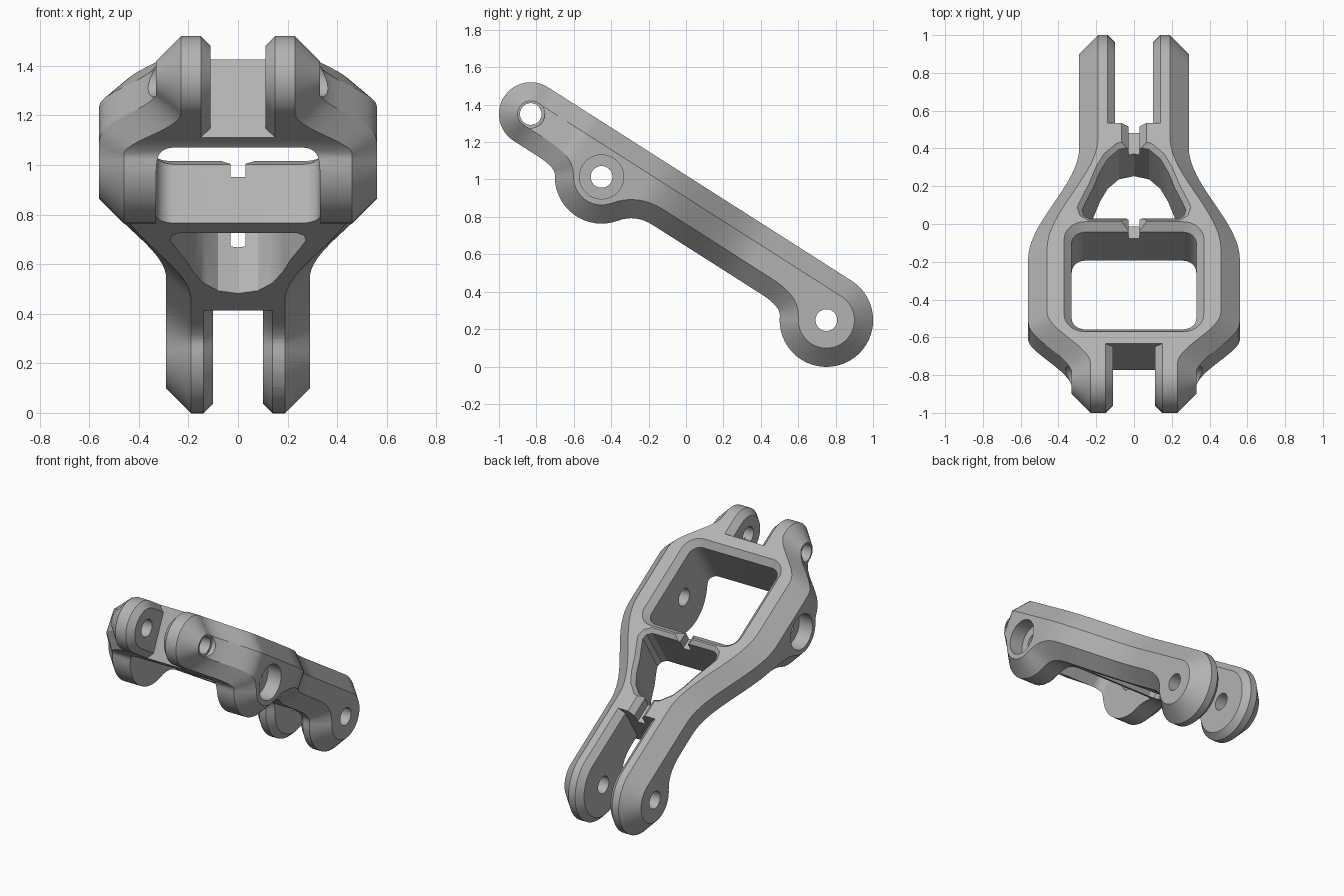
import bpy, bmesh, math
from mathutils import Matrix, Vector

if "Cube" in bpy.data.objects:
    bpy.data.objects.remove(bpy.data.objects["Cube"])

# Working frame: x across, u along the arm, v normal to its top face
TILT = math.radians(32.5)
CHAMFER = 0.10
TOP, BOTTOM = 0.17, -0.15
EYE, BOSS, TAIL = (0, 0), (0.5, -0.08), (1.925, -0.08)
EYE_R, BIG_R = 0.17, 0.25


def smooth(a, b, t):
    t = min(1, max(0, (t - a) / (b - a)))
    return t * t * (3 - 2 * t)


def half_width(u):
    return 0.33 + 0.23 * smooth(0, 0.32, u) - 0.27 * smooth(0.72, 1.42, u)


# Profile pieces: lists of (point, unit tangent)
def arc(c, r, a0, a1, n):
    out = []
    for i in range(n + 1):
        a = math.radians(a0 + (a1 - a0) * i / n)
        d = Vector((math.cos(a), math.sin(a)))
        out.append((Vector(c) + r * d, Vector((-d.y, d.x))))
    return out


def line(u0, u1, v, n):
    return [(Vector((u0 + (u1 - u0) * i / n, v)), Vector((1, 0))) for i in range(1, n)]


def blend(p0, p1, p2, n=8):
    p0, p1, p2 = Vector(p0), Vector(p1), Vector(p2)
    out = []
    for i in range(1 if n else 0, n):
        t = i / n
        p = p0 * (1 - t) ** 2 + p1 * 2 * t * (1 - t) + p2 * t * t
        out.append((p, ((p1 - p0) * (1 - t) + (p2 - p1) * t).normalized()))
    return out


boss_arc = arc(BOSS, BIG_R, 210, 323, 20)
tail_arc = arc(TAIL, BIG_R, 207, 360, 30)
lower = (arc(EYE, EYE_R, 180, 270, 16)
         + line(0, 0.16, -EYE_R, 6)
         + blend((0.15, -EYE_R), (0.263, -EYE_R), boss_arc[0][0])
         + boss_arc
         + blend(boss_arc[-1][0], (0.76, BOTTOM), (0.87, BOTTOM))
         + line(0.85, 1.57, BOTTOM, 20)
         + blend((1.56, BOTTOM), (1.677, BOTTOM), tail_arc[0][0])
         + tail_arc)


def offset_profile(inset):
    """Lower chain and the matching upper chain, moved inward."""
    low, up = [], []
    for p, t in lower:
        q = p + Vector((-t.y, t.x)) * inset
        low.append(q)
        mid = EYE if q.x < EYE[0] else TAIL
        round_end = q.x < EYE[0] or q.x > TAIL[0]
        up.append(Vector((q.x, 2 * mid[1] - q.y if round_end else TOP - inset)))
    return low, up


def make_object(name, bm):
    bmesh.ops.remove_doubles(bm, verts=bm.verts, dist=1e-5)
    bmesh.ops.recalc_face_normals(bm, faces=bm.faces)
    me = bpy.data.meshes.new(name)
    bm.to_mesh(me)
    bm.free()
    ob = bpy.data.objects.new(name, me)
    bpy.context.collection.objects.link(ob)
    return ob


def loft(name, rings):
    """Closed solid through rings of equal point count."""
    bm = bmesh.new()
    rows = [[bm.verts.new(p) for p in r] for r in rings]
    for a, b in zip(rows, rows[1:]):
        for i in range(len(a)):
            j = (i + 1) % len(a)
            bm.faces.new((a[i], a[j], b[j], b[i]))
    bm.faces.new(rows[0])
    bm.faces.new(rows[-1])
    return make_object(name, bm)


def grow(poly, d):
    out = []
    for i, p in enumerate(poly):
        p = Vector(p)
        e0 = (p - Vector(poly[i - 1])).normalized()
        e1 = (Vector(poly[(i + 1) % len(poly)]) - p).normalized()
        n0, n1 = Vector((e0.y, -e0.x)), Vector((e1.y, -e1.x))
        out.append(p + (n0 + n1) * d / (1 + n0.dot(n1)))
    return out


def prism(name, poly, v0=-0.6, rim=0.04, lean=0.0):
    """Cutter along v, flared at the top rim. poly is counter-clockwise."""
    levels = [(v0, 0), (TOP - rim, 0), (TOP + 0.01, rim + 0.01)] if rim else [(v0, 0), (0.6, 0)]
    return loft(name, [[(p[0], p[1] + lean * v, v) for p in grow(poly, g)] for v, g in levels])


def rounded_rect(w, u0, u1, r):
    pts = []
    for cx, cu, a in ((w - r, u0 + r, -90), (w - r, u1 - r, 0), (r - w, u1 - r, 90), (r - w, u0 + r, 180)):
        pts += [tuple(p) for p, _ in arc((cx, cu), r, a, a + 90, 8)]
    return pts


def rect(w, u0, u1):
    return [(-w, u0), (w, u0), (w, u1), (-w, u1)]


def cylinder(name, c, r, x0, x1):
    ring = [p for p, _ in arc(c, r, 0, 360, 40)][:-1]
    return loft(name, [[(x, p.x, p.y) for p in ring] for x in (x0, x1)])


def cut(target, cutter):
    cutter.hide_render = True
    mod = target.modifiers.new("cut", 'BOOLEAN')
    mod.operation, mod.solver, mod.object = 'DIFFERENCE', 'EXACT', cutter
    bpy.context.view_layer.objects.active = target
    bpy.ops.object.modifier_apply(modifier=mod.name)
    bpy.data.objects.remove(cutter)


# Arm body: chamfered outline with a flared width
p_low, p_up = offset_profile(0)
q_low, q_up = offset_profile(CHAMFER)
p_up = [Vector((q.x, TOP)) if EYE[0] <= q.x <= TAIL[0] else p for p, q in zip(p_up, q_up)]
bm = bmesh.new()


def column(pts, sign, inset):
    return [bm.verts.new((sign * (half_width(q.x) - inset), p.x, p.y)) for p, q in zip(pts, q_low)]


sides = [[column(p_low, s, CHAMFER), column(q_low, s, 0), column(q_up, s, 0), column(p_up, s, CHAMFER)]
         for s in (-1, 1)]
strips = [pair for side in sides for pair in zip(side, side[1:])]
strips += [(sides[0][k], sides[1][k]) for k in (0, 3)]
for a, b in strips:
    for i in range(len(a) - 1):
        bm.faces.new((a[i], a[i + 1], b[i + 1], b[i]))
bmesh.ops.dissolve_degenerate(bm, edges=bm.edges, dist=1e-6)
body = make_object("arm_body", bm)

# Clevis slots with chamfered inner cheeks
for half, u0, u1, lean in ((0.11, -0.6, 0.15, -0.15), (0.10, 1.51, 2.6, 0)):
    slot = prism("clevis_slot", rect(half + 0.05, u0, u1), rim=0, lean=lean)
    for s in (-1, 1):
        rings = []
        for x, inset in ((half, 0.04), (half + 0.06, -0.02)):
            low, up = offset_profile(inset)
            rings.append([(s * x, p.x, p.y) for p in low + up[-2:0:-1]])
        cut(slot, loft("cheek", rings))
    cut(body, slot)

# Front window, rear arched window and the narrow top groove
cut(body, prism("window", rounded_rect(0.33, 0.24, 0.85, 0.07)))
half_arch = [(0.235, 0.925), (0.265, 0.945), (0.275, 0.98), (0.255, 1.03), (0.215, 1.12),
             (0.18, 1.22), (0.14, 1.30), (0.08, 1.36)]
arch = half_arch + [(0, 1.38)] + [(-x, u) for x, u in reversed(half_arch)]
cut(body, prism("arch_window", arch, rim=0.025))
cut(body, prism("groove", rect(0.03, 0.7, 1.62), v0=0.07, rim=0.035))

# Pivot holes, bolt seats and bearing recesses
for c in (EYE, BOSS, TAIL):
    cut(body, cylinder("pivot_hole", c, 0.058, -1, 1))
for s in (-1, 1):
    cut(body, cylinder("bolt_seat", EYE, 0.075, s * 0.331, s))
    cut(body, cylinder("bearing_recess", BOSS, 0.118, s * 0.46, s))

# Stand the arm at its angle
c, s = math.cos(TILT), math.sin(TILT)
body.data.transform(Matrix(((1, 0, 0, 0), (0, c, s, -0.83), (0, -s, c, 1.35), (0, 0, 0, 1))))

# Metal grey
mat = bpy.data.materials.new("metal_grey")
mat.use_nodes = True
grey = (0.45, 0.45, 0.45, 1)
mat.diffuse_color = grey
mat.node_tree.nodes["Principled BSDF"].inputs["Base Color"].default_value = grey
body.data.materials.clear()
body.data.materials.append(mat)
for f in body.data.polygons:
    f.material_index = 0
bpy.ops.object.select_all(action='DESELECT')
body.select_set(True)
bpy.context.view_layer.objects.active = body
bpy.ops.object.shade_smooth_by_angle(angle=math.radians(28))
